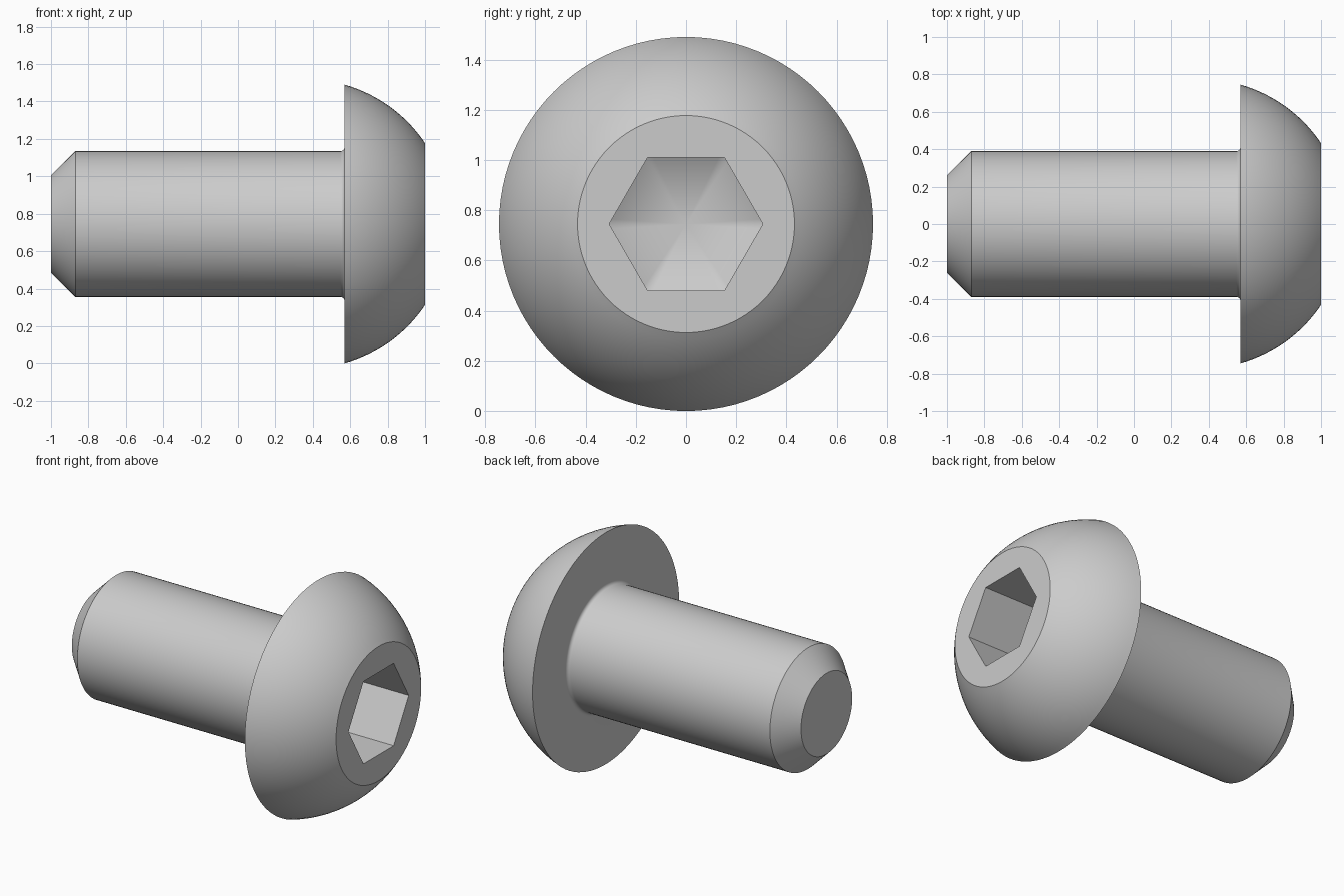
import bpy, bmesh, math

if "Cube" in bpy.data.objects:
    bpy.data.objects.remove(bpy.data.objects["Cube"])

SEG = 96          # divisible by 6 so the hexagon corners land on vertices
AXIS_Z = 0.745    # height of the screw axis


def round_r(r):
    return lambda a: r


def hex_r(r):
    # radius of a hexagon outline with corners at +-y
    def f(a):
        d = a % (math.pi / 3) - math.pi / 6
        return r * math.cos(math.pi / 6) / math.cos(d)
    return f


# Outline from shank tip to socket floor: (x, radius function)
rings = [(-1.0, round_r(0.26)), (-0.87, round_r(0.39))]

# Small fillet under the head
for i in range(5):
    t = math.pi / 2 * i / 4
    rings.append((0.548 + 0.022 * math.sin(t), round_r(0.412 - 0.022 * math.cos(t))))

# Domed head: an arc centred on the axis
cx = 0.362
a0, a1 = math.atan2(0.745, 0.57 - cx), math.atan2(0.432, 1 - cx)
rad0, rad1 = math.hypot(0.745, 0.57 - cx), math.hypot(0.432, 1 - cx)
for i in range(17):
    t = i / 16
    a, r = a0 + (a1 - a0) * t, rad0 + (rad1 - rad0) * t
    rings.append((cx + r * math.cos(a), round_r(r * math.sin(a))))

# Hexagonal socket walls
rings += [(1.0, hex_r(0.306)), (0.64, hex_r(0.306))]

bm = bmesh.new()
loops = []
for x, f in rings:
    loop = []
    for k in range(SEG):
        a = 2 * math.pi * k / SEG
        loop.append(bm.verts.new((x, f(a) * math.cos(a), AXIS_Z + f(a) * math.sin(a))))
    loops.append(loop)
for p, q in zip(loops, loops[1:]):
    for k in range(SEG):
        n = (k + 1) % SEG
        bm.faces.new((p[k], p[n], q[n], q[k]))

# Flat shank tip and pointed socket floor
bm.faces.new(loops[0])
tip = bm.verts.new((0.49, 0, AXIS_Z))
for k in range(SEG):
    bm.faces.new((loops[-1][k], loops[-1][(k + 1) % SEG], tip))
bmesh.ops.recalc_face_normals(bm, faces=bm.faces[:])

mesh = bpy.data.meshes.new("button_head_screw")
bm.to_mesh(mesh)
bm.free()
screw = bpy.data.objects.new("button_head_screw", mesh)
bpy.context.collection.objects.link(screw)

steel = bpy.data.materials.new("grey_steel")
steel.diffuse_color = (0.6, 0.6, 0.6, 1)
steel.use_nodes = True
steel.node_tree.nodes["Principled BSDF"].inputs["Base Color"].default_value = steel.diffuse_color
mesh.materials.append(steel)

# Smooth round surfaces, keep the hard edges
bpy.context.view_layer.objects.active = screw
screw.select_set(True)
bpy.ops.object.shade_smooth_by_angle(angle=math.radians(30))
